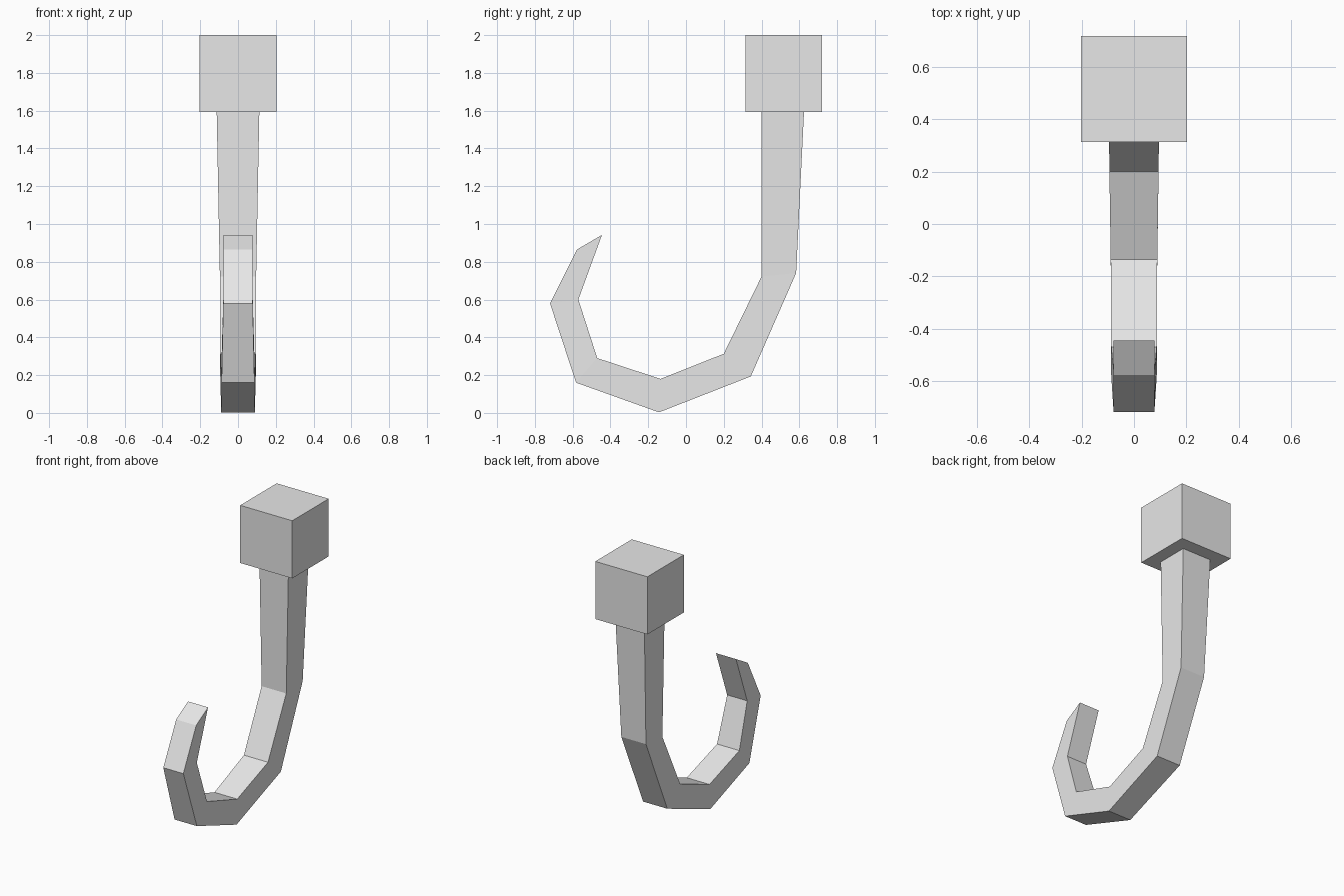
import bpy
import bmesh

cube = bpy.data.objects.get("Cube")
if cube:
    bpy.data.objects.remove(cube, do_unlink=True)

# One plain grey for the whole model
grey = bpy.data.materials.new("light_grey")
grey.use_nodes = True
grey.diffuse_color = (0.8, 0.8, 0.8, 1)
grey.node_tree.nodes["Principled BSDF"].inputs["Base Color"].default_value = (0.8, 0.8, 0.8, 1)


def finish(name, bm):
    bmesh.ops.recalc_face_normals(bm, faces=bm.faces)
    mesh = bpy.data.meshes.new(name)
    bm.to_mesh(mesh)
    bm.free()
    mesh.materials.append(grey)
    obj = bpy.data.objects.new(name, mesh)
    bpy.context.collection.objects.link(obj)
    return obj


# Mounting block at the top of the shank
bm = bmesh.new()
bmesh.ops.create_cube(bm, size=0.406)
bmesh.ops.translate(bm, verts=bm.verts, vec=(0, 0.517, 1.797))
finish("mounting_block", bm)

# Hook: rectangular sections as inner (y, z), outer (y, z), half width
sections = [
    ((0.40, 1.60), (0.625, 1.60), 0.113),
    ((0.40, 0.722), (0.583, 0.74), 0.096),
    ((0.20, 0.313), (0.343, 0.193), 0.094),
    ((-0.135, 0.18), (-0.143, 0.003), 0.089),
    ((-0.47, 0.29), (-0.582, 0.16), 0.087),
    ((-0.57, 0.60), (-0.72, 0.58), 0.078),
]
bm = bmesh.new()
rings = []
for (yi, zi), (yo, zo), w in sections:
    rings.append([bm.verts.new(p) for p in
                  ((-w, yi, zi), (w, yi, zi), (w, yo, zo), (-w, yo, zo))])
for a, b in zip(rings, rings[1:]):
    for i in range(4):
        j = (i + 1) % 4
        bm.faces.new((a[i], a[j], b[j], b[i]))
bm.faces.new(rings[0])

# Wedge point closing the free end
w = sections[-1][2]
in_l, in_r, out_r, out_l = rings[-1]
back_l, back_r = [bm.verts.new((x, -0.577, 0.865)) for x in (-w, w)]
tip_l, tip_r = [bm.verts.new((x, -0.445, 0.942)) for x in (-w, w)]
for face in ((out_l, out_r, back_r, back_l), (back_l, back_r, tip_r, tip_l),
             (in_l, in_r, tip_r, tip_l),
             (in_l, out_l, back_l, tip_l), (in_r, out_r, back_r, tip_r)):
    bm.faces.new(face)
finish("hook", bm)
